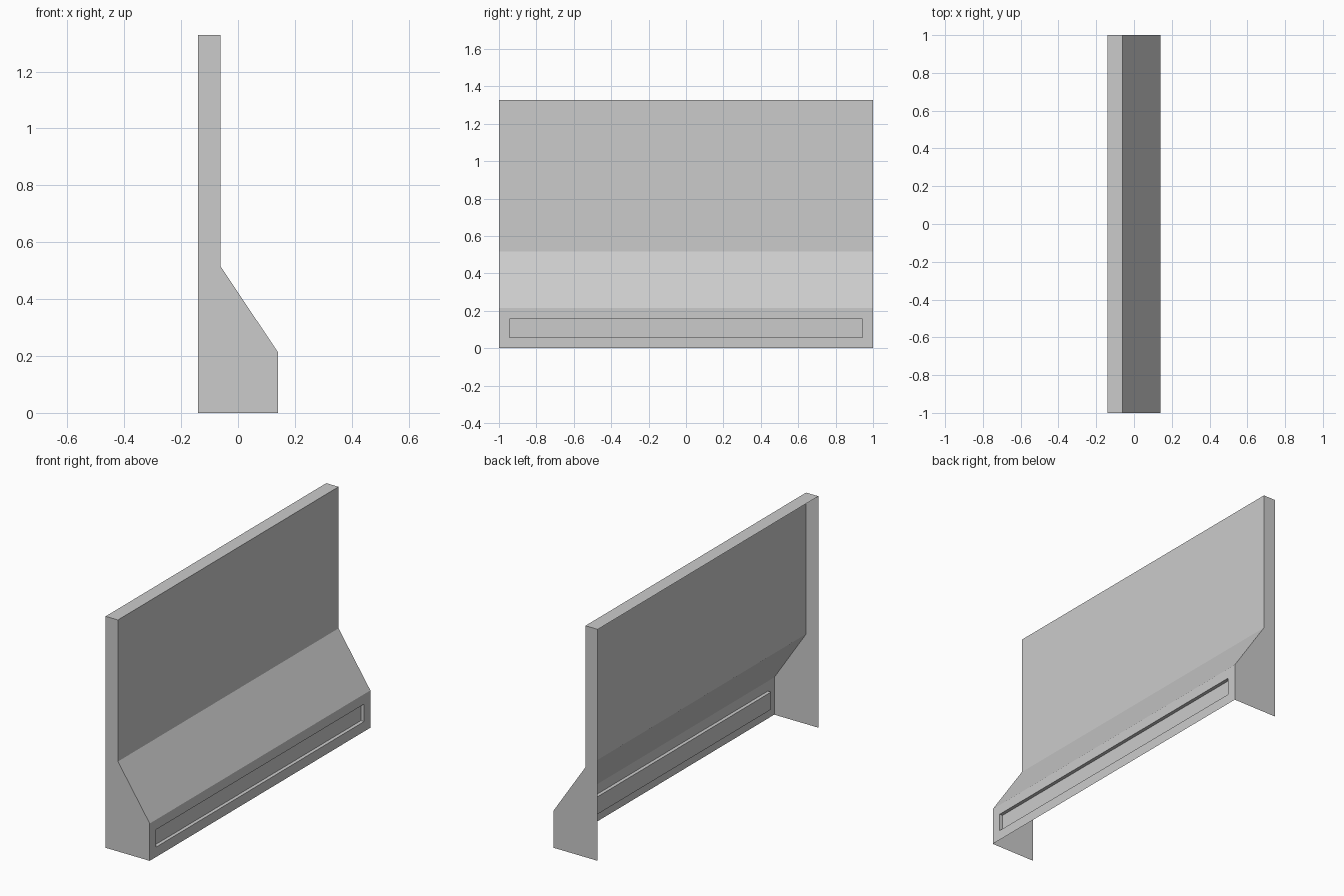
import bpy, bmesh
from mathutils import Vector

cube = bpy.data.objects.get("Cube")
if cube:
    bpy.data.objects.remove(cube, do_unlink=True)

# Single light grey finish
grey = bpy.data.materials.new("light_grey")
grey.use_nodes = True
grey.diffuse_color = (0.6, 0.6, 0.6, 1)
grey.node_tree.nodes["Principled BSDF"].inputs["Base Color"].default_value = grey.diffuse_color

LENGTH = 2.0
RECESS_MARGIN = 0.057
RECESS_DEPTH = 0.02

# Cross-section (x, z): foot, kerb, sloped shoulder, upright wall, top
PROFILE = [(-0.14, 0), (0.14, 0), (0.14, 0.214), (-0.062, 0.516),
           (-0.062, 1.328), (-0.14, 1.328)]

bm = bmesh.new()

# Extrude the section along y into a closed wall
end = bm.faces.new([bm.verts.new((x, -LENGTH / 2, z)) for x, z in PROFILE])
swept = bmesh.ops.extrude_face_region(bm, geom=[end], use_keep_orig=True)
bmesh.ops.translate(bm, vec=(0, LENGTH, 0),
                    verts=[g for g in swept["geom"] if isinstance(g, bmesh.types.BMVert)])
bmesh.ops.recalc_face_normals(bm, faces=bm.faces)


def facing(direction):
    return [f for f in bm.faces if f.normal.dot(Vector(direction)) > 0.99]


# Long shallow recess in the kerb face, pushed into the hollow shell
bm.normal_update()
kerb = min(facing((1, 0, 0)), key=lambda f: f.calc_center_median().z)
bmesh.ops.inset_individual(bm, faces=[kerb], thickness=RECESS_MARGIN, use_even_offset=True)
pushed = bmesh.ops.extrude_discrete_faces(bm, faces=[kerb])["faces"][0]
bmesh.ops.translate(bm, vec=(-RECESS_DEPTH, 0, 0), verts=pushed.verts[:])

# Leave the rear and underside open
bm.normal_update()
open_sides = facing((-1, 0, 0)) + [f for f in facing((0, 0, -1))
                                   if f.calc_center_median().z < 0.01]
bmesh.ops.delete(bm, geom=open_sides, context='FACES')

mesh = bpy.data.meshes.new("barrier_wall")
bm.to_mesh(mesh)
bm.free()
mesh.materials.append(grey)
wall = bpy.data.objects.new("barrier_wall", mesh)
bpy.context.collection.objects.link(wall)
